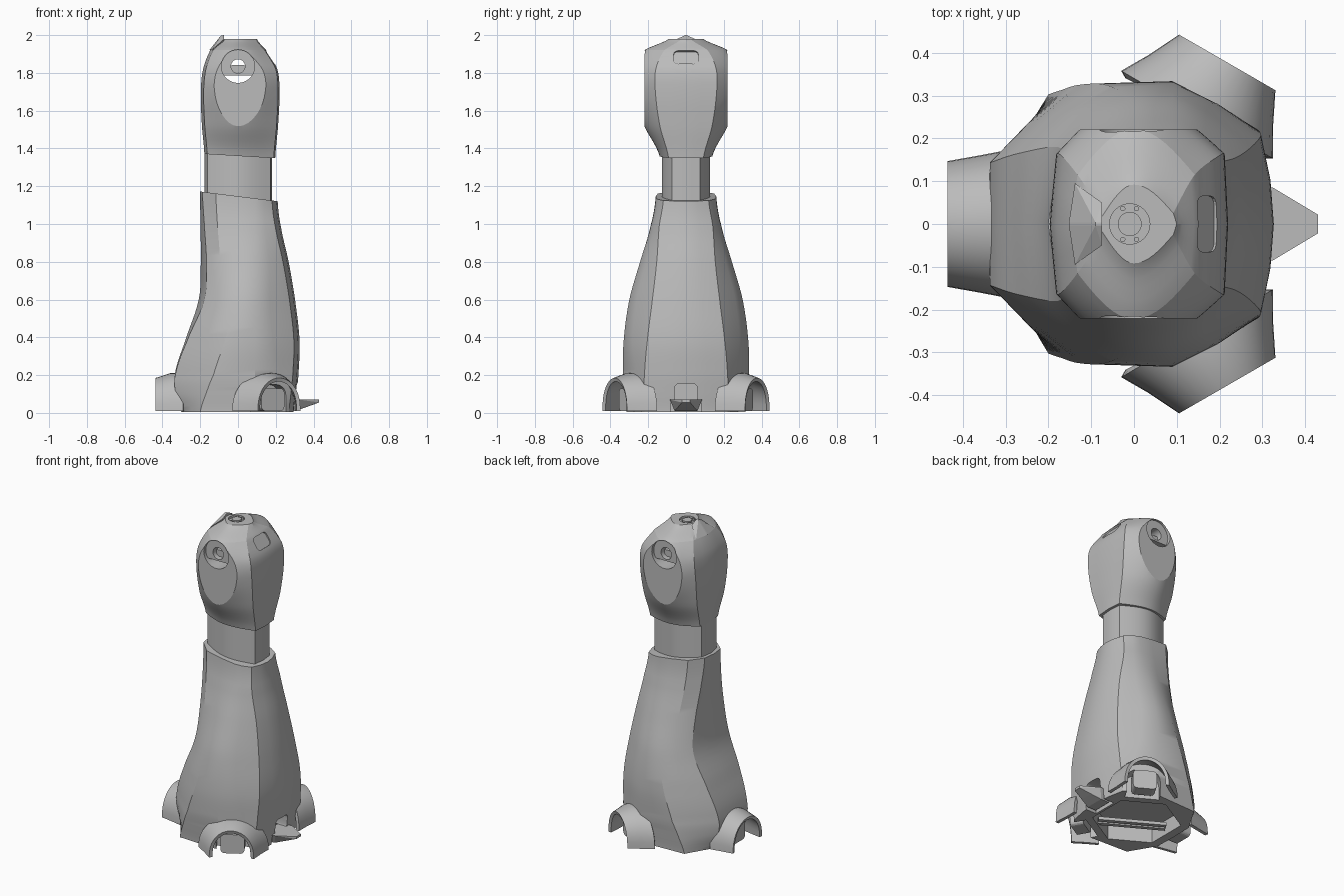
import bpy, bmesh, math
from mathutils import Vector, Matrix

if "Cube" in bpy.data.objects:
    bpy.data.objects.remove(bpy.data.objects["Cube"])

GREY = (0.5, 0.5, 0.5, 1)
mat = bpy.data.materials.new("shell_grey")
mat.use_nodes = True
mat.diffuse_color = GREY
mat.node_tree.nodes["Principled BSDF"].inputs["Base Color"].default_value = GREY


def make(name, bm):
    bmesh.ops.recalc_face_normals(bm, faces=bm.faces)
    mesh = bpy.data.meshes.new(name)
    bm.to_mesh(mesh)
    bm.free()
    mesh.materials.append(mat)
    ob = bpy.data.objects.new(name, mesh)
    bpy.context.collection.objects.link(ob)
    return ob


def activate(ob):
    bpy.ops.object.select_all(action='DESELECT')
    ob.select_set(True)
    bpy.context.view_layer.objects.active = ob


def smooth(ob, degrees=30):
    activate(ob)
    bpy.ops.object.shade_smooth_by_angle(angle=math.radians(degrees))


def cut(ob, cutter):
    activate(ob)
    mod = ob.modifiers.new("cut", 'BOOLEAN')
    mod.operation, mod.object, mod.solver = 'DIFFERENCE', cutter, 'EXACT'
    bpy.ops.object.modifier_apply(modifier=mod.name)
    bpy.data.objects.remove(cutter)


def box(name, size, loc, turn=None, bevel=0):
    """Box; bevel rounds the edges running along its local x axis."""
    bm = bmesh.new()
    bmesh.ops.create_cube(bm, size=1)
    bmesh.ops.scale(bm, vec=size, verts=bm.verts)
    if bevel:
        edges = [e for e in bm.edges
                 if abs(e.verts[0].co.x - e.verts[1].co.x) > 1e-4]
        bmesh.ops.bevel(bm, geom=edges, offset=bevel, segments=4,
                        profile=0.5, affect='EDGES')
    bm.transform(Matrix.Translation(loc) @ (turn or Matrix()))
    return make(name, bm)


def cylinder(name, r, depth, loc, axis='Z', sides=40):
    bm = bmesh.new()
    bmesh.ops.create_cone(bm, cap_ends=True, segments=sides, radius1=r,
                          radius2=r, depth=depth)
    turn = Matrix.Rotation(math.pi / 2, 4, 'X') if axis == 'Y' else Matrix()
    bm.transform(Matrix.Translation(loc) @ turn)
    return make(name, bm)


def blend(levels, steps):
    """Catmull-Rom interpolation through rows of section values."""
    rows = []
    for i in range(len(levels) - 1):
        a, b = Vector(levels[i]), Vector(levels[i + 1])
        p = Vector(levels[i - 1]) if i else a
        n = Vector(levels[i + 2]) if i + 2 < len(levels) else b
        for s in range(steps):
            t = s / steps
            v = 0.5 * (2 * a + (b - p) * t + (2 * p - 5 * a + 4 * b - n) * t * t
                       + (3 * a - p - 3 * b + n) * t ** 3)
            v[0] = a[0] + (b[0] - a[0]) * t
            rows.append(v)
    return rows + [Vector(levels[-1])]


def loft(rings):
    bm = bmesh.new()
    loops = [[bm.verts.new(p) for p in ring] for ring in rings]
    n = len(loops[0])
    for lo, hi in zip(loops, loops[1:]):
        for i in range(n):
            bm.faces.new((lo[i], lo[(i + 1) % n], hi[(i + 1) % n], hi[i]))
    bm.faces.new(loops[0])
    bm.faces.new(loops[-1])
    return bm


def mirrored(half):
    """Close a half outline, running from +x to -x, across y = 0."""
    return half + [(x, -y) for x, y in reversed(half[1:-1])]


def body_ring(v):
    z, xl, xr, hy, yl, yr, rear_x, rear_y, fore_x, fore_y, inset, lean = v
    xc = xl + inset
    half = [(xr, 0), (xr - 0.008, yr / 2), (xr - 0.03, yr),
            (fore_x, fore_y), (0.09, hy), (rear_x, rear_y),
            ((rear_x + xc) / 2 - 0.02 * z, (rear_y + yl) / 2 + 0.025 * z),
            (xc, yl), (xl, 0)]
    return [(x, y, z - lean * x) for x, y in mirrored(half)]


def head_ring(v):
    z, xl, xr, hy, yc, lean = v
    half = [(xr, 0), (xr - 0.004, yc / 2)]
    for i in range(17):
        u = 1 - i / 8
        x = u * (xr - 0.008) if u > 0 else -u * (xl + 0.015)
        half.append((x, yc + (hy - yc) * math.cos(u * math.pi / 2)))
    half += [(xl + 0.007, yc / 2), (xl, 0)]
    return [(x, y, z - lean * x) for x, y in mirrored(half)]


# Body: z, left, right, half depth, corner depths, rear and fore crease, inset, lean
body = make("body", loft([body_ring(r) for r in blend([
    (0.005, -0.3, 0.3, 0.315, 0.14, 0.22, -0.2, 0.303, 0.25, 0.242, 0.003, 0),
    (0.1, -0.332, 0.31, 0.325, 0.145, 0.222, -0.17, 0.313, 0.24, 0.25, 0.003, 0),
    (0.2, -0.335, 0.32, 0.333, 0.145, 0.22, -0.13, 0.325, 0.225, 0.26, 0.003, 0),
    (0.38, -0.28, 0.326, 0.33, 0.165, 0.205, -0.07, 0.326, 0.188, 0.283, 0.01, 0),
    (0.6, -0.208, 0.302, 0.3, 0.18, 0.178, -0.015, 0.298, 0.168, 0.26, 0.03, 0),
    (0.8, -0.197, 0.268, 0.243, 0.145, 0.155, 0.008, 0.242, 0.165, 0.21, 0.03, 0),
    (1, -0.199, 0.227, 0.185, 0.1, 0.142, 0, 0.185, 0.145, 0.168, 0.02, 0.06),
    (1.147, -0.201, 0.21, 0.16, 0.08, 0.12, 0, 0.16, 0.135, 0.147, 0.012, 0.125)], 6)]))
cut(body, cylinder("hollow_cutter", 0.26, 0.2, (-0.02, 0, 0), sides=6))
cut(body, box("port_cutter", (0.2, 0.12, 0.1), (0.32, 0, 0.105), None, 0.025))
cut(body, box("spout_cutter", (0.2, 0.16, 0.1), (0.32, 0, 0.02)))

# Neck
smooth(make("neck", loft([head_ring((z, -0.177, 0.18, 0.128, 0.075, 0))
                          for z in (1.08, 1.4)])))

# Head with flat cheeks
bm = loft([head_ring(r) for r in blend([
    (1.36, -0.178, 0.197, 0.14, 0.092, 0.06),
    (1.52, -0.191, 0.212, 0.222, 0.138, 0.01),
    (1.7, -0.197, 0.22, 0.285, 0.162, 0),
    (1.82, -0.185, 0.208, 0.275, 0.16, 0),
    (1.92, -0.147, 0.15, 0.222, 0.115, 0),
    (1.98, -0.085, 0.1, 0.092, 0.025, 0)], 6)])
for side in (1, -1):
    got = bmesh.ops.bisect_plane(bm, geom=bm.verts[:] + bm.edges[:] + bm.faces[:],
                                 plane_co=(0, side * 0.221, 0),
                                 plane_no=(0, side, 0), clear_outer=True)
    rim = [e for e in got["geom_cut"] if isinstance(e, bmesh.types.BMEdge)]
    bmesh.ops.contextual_create(bm, geom=rim)
head = make("head", bm)
EYE = (0, 0, 1.835)
cut(head, cylinder("eye_cutter", 0.088, 1, EYE, 'Y'))
cut(head, box("slot_cutter", (0.045, 0.13, 0.082), (0.182, 0, 1.891),
              Matrix.Rotation(math.radians(-35), 4, 'Y'), 0.022))
cut(head, cylinder("crown_cutter", 0.047, 0.03, (-0.01, 0, 1.98)))
smooth(head, 15)

# Eye core seen through the cheek openings
core = cylinder("eye_core", 0.0885, 0.4, EYE, 'Y')
cut(core, cylinder("pupil_cutter", 0.037, 1, EYE, 'Y'))
cut(core, box("gap_cutter", (0.3, 1, 0.1), (0, 0, 1.737)))
smooth(core)
box("eye_bar", (0.07, 0.34, 0.04), (0, 0, 1.822))

# Crown sensor and rear crest
smooth(cylinder("crown_disc", 0.028, 0.02, (-0.01, 0, 1.969)))
for y in (-0.036, 0.036):
    for x in (-0.026, 0.006):
        cylinder("crown_screw", 0.006, 0.016, (x, y, 1.97), sides=12)
bm = bmesh.new()
for y in (-1, 1):
    for p in ((-0.075, 0.05, 1.978), (-0.138, 0.095, 1.922),
              (-0.075, 0.004, 2), (-0.09, 0.004, 1.998),
              (-0.152, 0.004, 1.92), (-0.075, 0.03, 1.95)):
        bm.verts.new((p[0], y * p[1], p[2]))
bmesh.ops.convex_hull(bm, input=bm.verts)
make("head_crest", bm)

# Wheel arches: angle, end half width, root half width, root distance
for angle, end, root, start in ((-60, 0.13, 0.205, 0.295), (60, 0.13, 0.205, 0.295),
                                (180, 0.147, 0.174, 0.29)):
    turn = Matrix.Rotation(math.radians(angle), 4, 'Z')
    cut(body, box("arch_cutter", (0.2, 0.2, 0.3), turn @ Vector((0.36, 0, 0)),
                  turn, 0.06))
    bm = bmesh.new()
    rows = []
    for r, w, h in ((start, root, 0.2), (0.36, (end + root) / 2, 0.2),
                    (0.436, end, 0.175)):
        arc = [math.pi * i / 20 for i in range(21)]
        rows.append([bm.verts.new((r, w * math.cos(a),
                                   0.01 + h * math.sin(a) ** 0.85)) for a in arc])
    for lo, hi in zip(rows, rows[1:]):
        for i in range(20):
            bm.faces.new((lo[i], lo[i + 1], hi[i + 1], hi[i]))
    bm.transform(turn)
    arch = make("wheel_arch", bm)
    activate(arch)
    mod = arch.modifiers.new("thickness", 'SOLIDIFY')
    mod.thickness, mod.offset = 0.02, -1
    bpy.ops.object.modifier_apply(modifier=mod.name)
    smooth(arch)
    box("wheel_block", (0.08, 0.14, 0.12), turn @ Vector((0.33, 0, 0.07)),
        turn, 0.025)
smooth(body)

# Front spout: flat top, keel below
bm = bmesh.new()
for y in (-1, 1):
    for p in ((0.24, 0.085, 0.07), (0.325, 0.085, 0.07), (0.43, 0.022, 0.07),
              (0.43, 0.022, 0.055), (0.36, 0.04, 0.03), (0.3, 0.06, 0.01),
              (0.24, 0.06, 0.01)):
        bm.verts.new((p[0], y * p[1], p[2]))
bmesh.ops.convex_hull(bm, input=bm.verts)
make("front_spout", bm)

# Underside bars
slant = Matrix.Rotation(math.radians(-120), 4, 'Z')
for reach in (0.06, 0.1):
    box("underside_bar", (0.025, 0.4, 0.02), slant @ Vector((reach, 0, 0.03)), slant)
